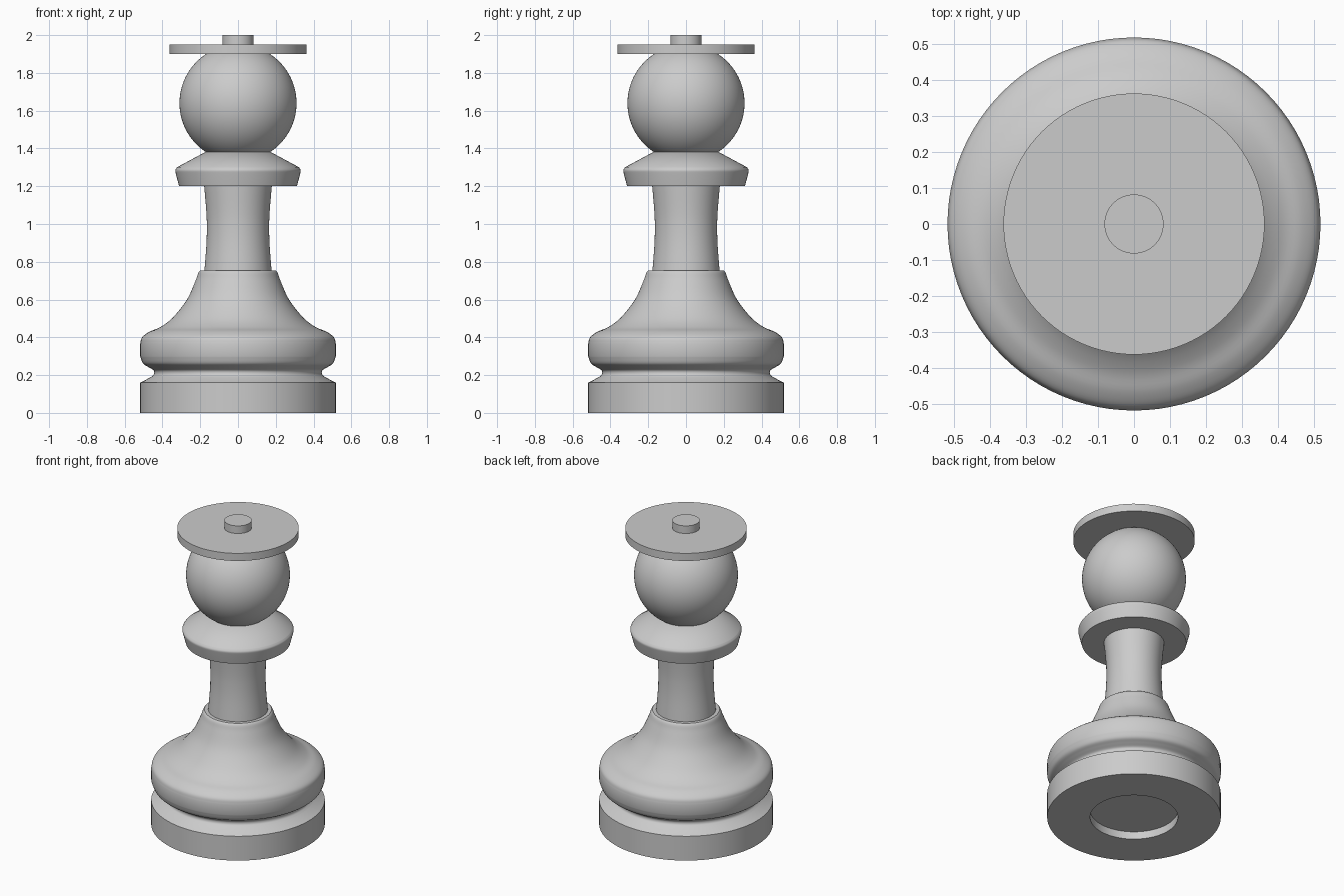
import bpy
import bmesh
from math import pi
from mathutils import Vector

old = bpy.data.objects.get("Cube")
if old:
    bpy.data.objects.remove(old, do_unlink=True)

GREY = (0.6, 0.6, 0.6, 1)
mat = bpy.data.materials.new("grey")
mat.use_nodes = True
mat.diffuse_color = GREY
bsdf = mat.node_tree.nodes["Principled BSDF"]
bsdf.inputs["Base Color"].default_value = GREY


def smooth_curve(points, steps=5):
    """Catmull-Rom curve through (radius, height) points."""
    p = [Vector(q) for q in points]
    p = [2 * p[0] - p[1]] + p + [2 * p[-1] - p[-2]]
    out = []
    for a, b, c, d in zip(p, p[1:], p[2:], p[3:]):
        for i in range(steps):
            t = i / steps
            out.append((b * 2 + (c - a) * t + (a * 2 - b * 5 + c * 4 - d) * t**2
                        + (b * 3 - a - c * 3 + d) * t**3) / 2)
    return [tuple(v) for v in out] + [tuple(points[-1])]


def finish(obj):
    obj.data.materials.append(mat)
    bpy.ops.object.select_all(action="DESELECT")
    obj.select_set(True)
    bpy.context.view_layer.objects.active = obj
    bpy.ops.object.shade_smooth_by_angle(angle=pi / 6)


def lathe(name, profile, segments=96):
    """Turn a (radius, height) profile, starting and ending on the axis."""
    bm = bmesh.new()
    verts = [bm.verts.new((r, 0, z)) for r, z in profile]
    edges = [bm.edges.new(pair) for pair in zip(verts, verts[1:])]
    bmesh.ops.spin(bm, geom=verts + edges, axis=(0, 0, 1), cent=(0, 0, 0),
                   angle=2 * pi, steps=segments)
    bmesh.ops.remove_doubles(bm, verts=bm.verts, dist=0.0001)
    bmesh.ops.recalc_face_normals(bm, faces=bm.faces)
    mesh = bpy.data.meshes.new(name)
    bm.to_mesh(mesh)
    bm.free()
    obj = bpy.data.objects.new(name, mesh)
    bpy.context.collection.objects.link(obj)
    finish(obj)


def disc(name, radius, bottom, top):
    lathe(name, [(0, bottom), (radius, bottom), (radius, top), (0, top)])


# Foot with a shallow round recess underneath, groove and flared body
groove = smooth_curve([(0.46, 0.19), (0.445, 0.205), (0.447, 0.225), (0.475, 0.243),
                       (0.503, 0.262), (0.518, 0.3)])
flare = smooth_curve([(0.518, 0.365), (0.508, 0.4), (0.468, 0.43), (0.41, 0.455),
                      (0.345, 0.505), (0.27, 0.6), (0.225, 0.7), (0.21, 0.742),
                      (0.2, 0.755)])
lathe("base_body", [(0, 0.05), (0.262, 0.05), (0.262, 0), (0.518, 0), (0.518, 0.16)]
      + groove + flare + [(0, 0.755)])

# Waisted stem
lathe("stem", [(0, 0.74)] + smooth_curve([(0.179, 0.74), (0.168, 0.88), (0.165, 0.98),
                                          (0.168, 1.07), (0.18, 1.21)]) + [(0, 1.21)])

# Collar with a softened rim
rim = smooth_curve([(0.329, 1.265), (0.332, 1.285), (0.322, 1.301)], 4)
lathe("collar", [(0, 1.2), (0.312, 1.2)] + rim + [(0.175, 1.38), (0, 1.38)])

# Round head
bpy.ops.mesh.primitive_uv_sphere_add(segments=96, ring_count=48, radius=0.31,
                                     location=(0, 0, 1.64))
head = bpy.context.object
head.name = "head"
finish(head)

# Flat cap and knob
disc("cap", 0.3625, 1.9, 1.95)
disc("knob", 0.082, 1.95, 2.0)
